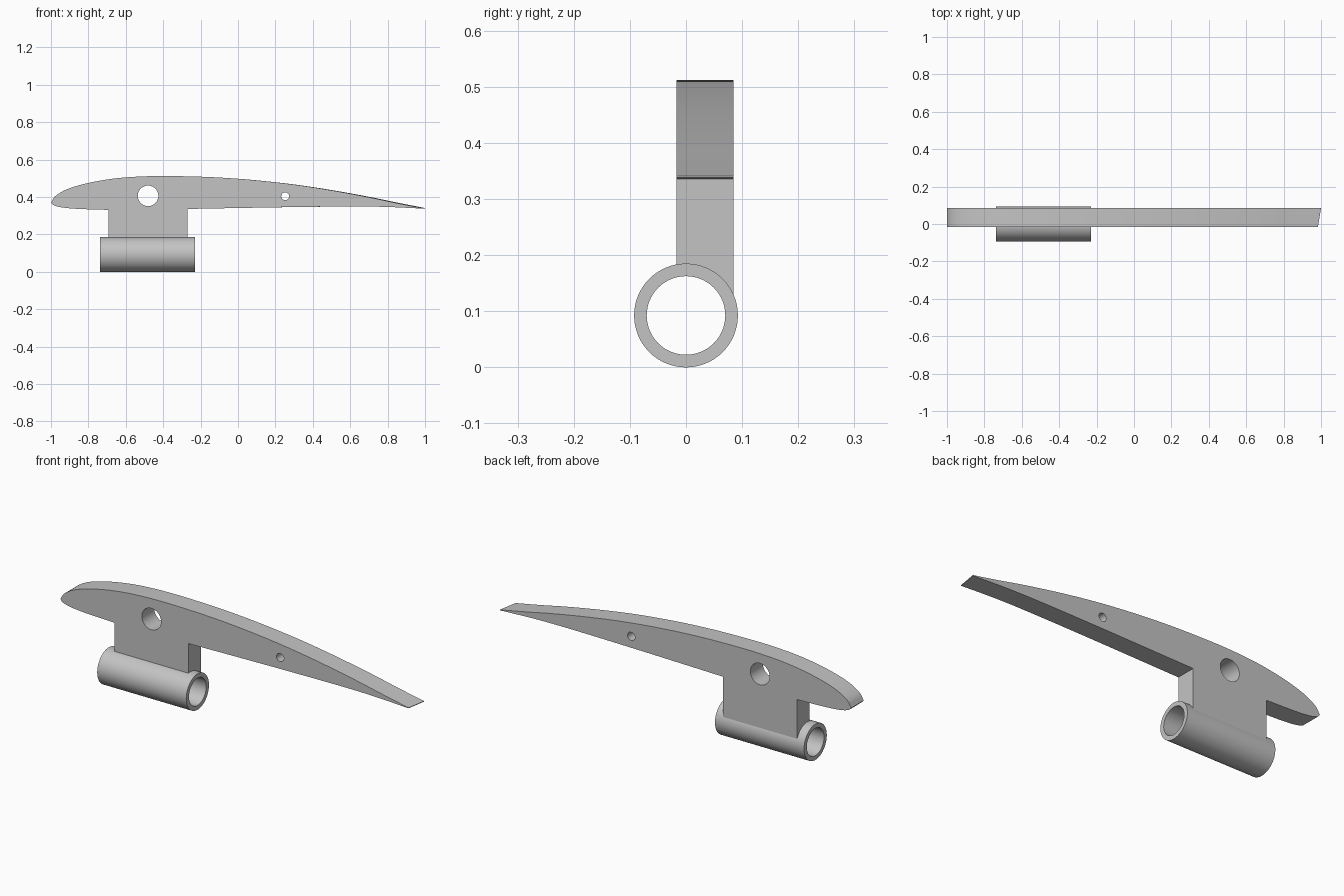
import bpy
import bmesh
from math import radians
from mathutils import Vector, Matrix

cube = bpy.data.objects.get("Cube")
if cube:
    bpy.data.objects.remove(cube)

grey = bpy.data.materials.new("plain_grey")
grey.use_nodes = True
grey.diffuse_color = (0.55, 0.55, 0.55, 1)
grey.node_tree.nodes["Principled BSDF"].inputs["Base Color"].default_value = (0.55, 0.55, 0.55, 1)

Y_FRONT, Y_BACK = -0.017, 0.085
TUBE_Z = 0.0925
TUBE_X = (-0.737, -0.23)


def add_object(name, bm):
    bmesh.ops.recalc_face_normals(bm, faces=bm.faces)
    mesh = bpy.data.meshes.new(name)
    bm.to_mesh(mesh)
    bm.free()
    mesh.materials.append(grey)
    obj = bpy.data.objects.new(name, mesh)
    bpy.context.collection.objects.link(obj)
    return obj


def cylinder(name, radius, length, centre, axis, segments=64):
    bm = bmesh.new()
    turn = Matrix.Rotation(radians(90), 4, "Y" if axis == "X" else "X")
    bmesh.ops.create_cone(bm, cap_ends=True, segments=segments, radius1=radius,
                          radius2=radius, depth=length,
                          matrix=Matrix.Translation(centre) @ turn)
    return add_object(name, bm)


def cut(target, cutter):
    mod = target.modifiers.new("cut", "BOOLEAN")
    mod.operation = "DIFFERENCE"
    mod.solver = "EXACT"
    mod.object = cutter
    bpy.ops.object.select_all(action="DESELECT")
    target.select_set(True)
    bpy.context.view_layer.objects.active = target
    bpy.ops.object.modifier_apply(modifier=mod.name)
    bpy.data.objects.remove(cutter)


def smooth(obj):
    bpy.ops.object.select_all(action="DESELECT")
    obj.select_set(True)
    bpy.context.view_layer.objects.active = obj
    bpy.ops.object.shade_smooth_by_angle(angle=radians(30))


def spline(points, steps=5):
    """Smooth curve through the given points."""
    p = [Vector(q) for q in points]
    p = [2 * p[0] - p[1]] + p + [2 * p[-1] - p[-2]]
    out = []
    for a, b, c, d in zip(p, p[1:], p[2:], p[3:]):
        for i in range(steps):
            t = i / steps
            out.append(0.5 * (2 * b + (c - a) * t + (2 * a - 5 * b + 4 * c - d) * t ** 2
                              + (3 * b - a - 3 * c + d) * t ** 3))
    return out + [p[-2]]


# Aerofoil rib with the neck drawn into its underside
upper = spline([(-1, .37), (-.975, .406), (-.91, .443), (-.8, .475), (-.65, .5),
                (-.48, .511), (-.3, .511), (-.1, .504), (.1, .489), (.3, .467),
                (.5, .437), (.7, .401), (.85, .37), (1, .341)])
lower_rear = spline([(1, .338), (.8, .347), (.6, .349), (.3, .346), (0, .341), (-.27, .336)])
neck = [Vector(q) for q in [(-.27, TUBE_Z), (-.692, TUBE_Z)]]
lower_nose = spline([(-.692, .331), (-.85, .336), (-.94, .344), (-.985, .356), (-1, .37)])[:-1]
outline = upper + lower_rear + neck + lower_nose

bm = bmesh.new()
# The trailing edge is cut at a slant, so the front outline is slightly shorter
front = [bm.verts.new((x - 0.017 * max(0, x), Y_FRONT, z)) for x, z in outline]
back = [bm.verts.new((x, Y_BACK, z)) for x, z in outline]
bm.faces.new(front)
bm.faces.new(back[::-1])
for i in range(len(outline)):
    j = (i + 1) % len(outline)
    bm.faces.new((front[i], back[i], back[j], front[j]))
rib = add_object("aerofoil_rib", bm)

# Spar holes, and clearance for the tube bore
cut(rib, cylinder("spar_hole", 0.055, 0.5, (-0.481, 0, 0.406), "Y", 48))
cut(rib, cylinder("pin_hole", 0.021, 0.5, (0.252, 0, 0.404), "Y", 32))
cut(rib, cylinder("bore_clearance", 0.082, 1, (-0.48, 0, TUBE_Z), "X"))
smooth(rib)

# Hollow mounting tube under the neck
middle = (sum(TUBE_X) / 2, 0, TUBE_Z)
tube = cylinder("mounting_tube", 0.0925, TUBE_X[1] - TUBE_X[0], middle, "X")
cut(tube, cylinder("tube_bore", 0.07, 1, middle, "X"))
smooth(tube)
